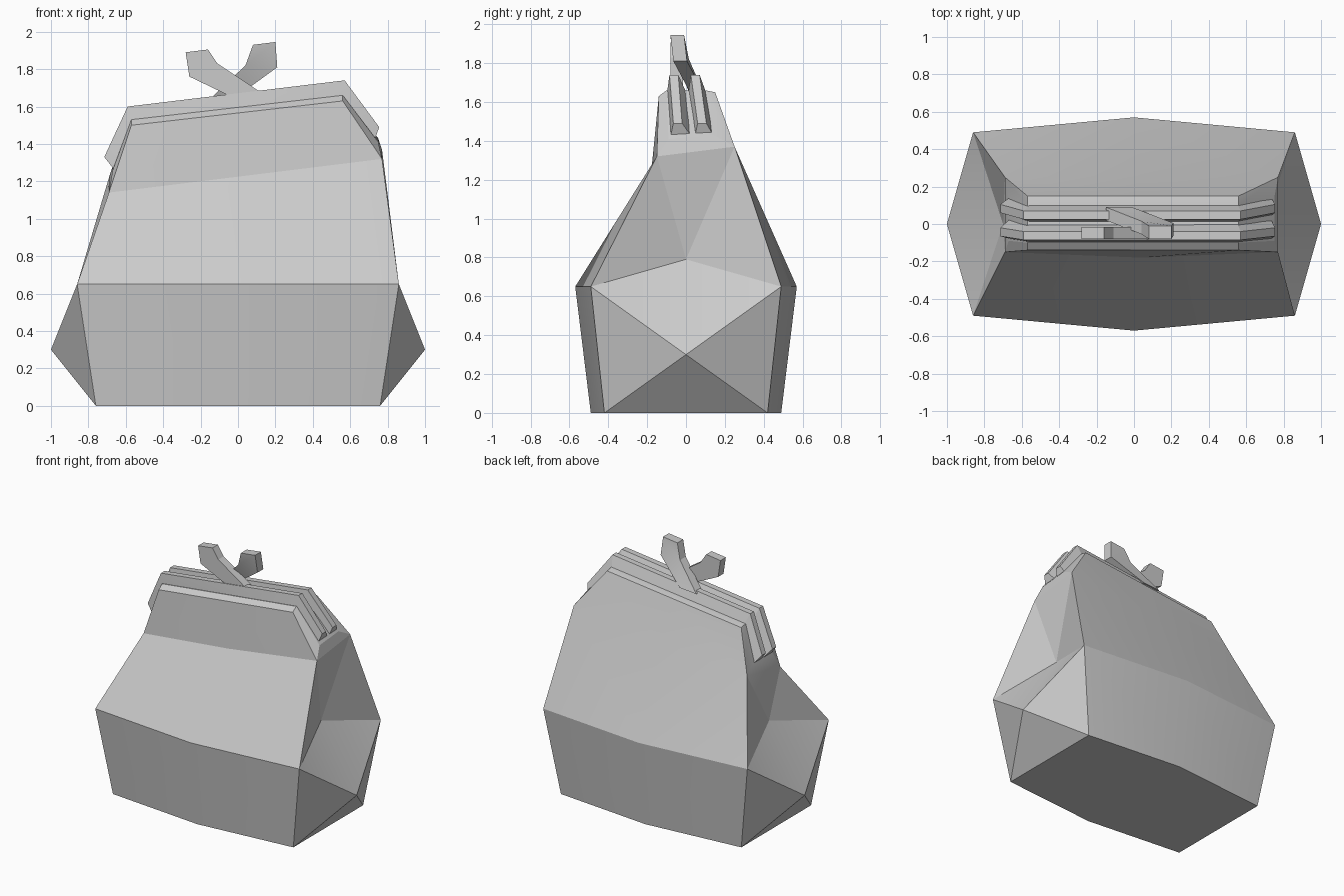
import bpy, bmesh
from math import radians

cube = bpy.data.objects.get("Cube")
if cube:
    bpy.data.objects.remove(cube, do_unlink=True)

grey = bpy.data.materials.new("warm_free_grey")
grey.use_nodes = True
grey.diffuse_color = (0.6, 0.6, 0.6, 1)
grey.node_tree.nodes["Principled BSDF"].inputs["Base Color"].default_value = (0.6, 0.6, 0.6, 1)


def finish(bm, name):
    """Turn a bmesh into a shaded, coloured object."""
    bmesh.ops.recalc_face_normals(bm, faces=bm.faces)
    mesh = bpy.data.meshes.new(name)
    bm.to_mesh(mesh)
    bm.free()
    mesh.materials.append(grey)
    obj = bpy.data.objects.new(name, mesh)
    bpy.context.collection.objects.link(obj)
    bpy.ops.object.select_all(action="DESELECT")
    obj.select_set(True)
    bpy.context.view_layer.objects.active = obj
    bpy.ops.object.shade_smooth_by_angle(angle=radians(15))


def loft(bm, a, b, closed=True):
    """Bridge two equal rows of vertices with quads."""
    n = len(a)
    for i in range(n if closed else n - 1):
        j = (i + 1) % n
        bm.faces.new((a[i], a[j], b[j], b[i]))


# Pouch: three rows on the front and on the back, joined by folded gusset ends
def pouch():
    bm = bmesh.new()
    add = bm.verts.new

    def row(xl, xr, y, ymid, zl, zr):
        return [add((xl, y, zl)), add(((xl + xr) / 2, ymid, (zl + zr) / 2)), add((xr, y, zr))]

    front = [row(-.76, .76, -.42, -.49, 0, 0), row(-.86, .86, -.49, -.57, .65, .65),
             row(-.69, .77, -.15, -.18, 1.14, 1.32), row(-.57, .56, -.14, -.14, 1.50, 1.63),
             row(-.57, .56, -.10, -.10, 1.53, 1.66)]
    back = [row(-.76, .76, .42, .49, 0, 0), row(-.86, .86, .49, .57, .65, .65),
            row(-.69, .77, .25, .26, 1.22, 1.37), row(-.57, .56, .15, .15, 1.52, 1.65),
            row(-.57, .56, .10, .10, 1.53, 1.66)]
    for side in (front, back):
        for a, b in zip(side, side[1:]):
            loft(bm, a, b, closed=False)
    loft(bm, front[0], back[0], closed=False)
    loft(bm, front[-1], back[-1], closed=False)

    for end, sx, lip_x, lip_z in ((0, -1, -.67, 1.26), (2, 1, .75, 1.41)):
        f = [r[end] for r in front]
        b = [r[end] for r in back]
        tip, pinch = add((sx, 0, .30)), add((sx * .70, 0, .79))
        lip_f, lip_b = add((lip_x, -.09, lip_z)), add((lip_x, .14, lip_z + .02))
        for face in ((f[0], b[0], tip), (f[0], f[1], tip), (b[0], b[1], tip),
                     (f[1], pinch, tip), (b[1], pinch, tip),
                     (f[1], f[2], pinch), (b[1], b[2], pinch), (f[2], b[2], pinch),
                     (f[2], b[2], lip_b, lip_f), (f[4], b[4], lip_b, lip_f),
                     (f[2], f[3], f[4], lip_f), (b[2], b[3], b[4], lip_b)):
            bm.faces.new(face)
    finish(bm, "pouch")


# Frame rails: a tapered section swept over the pouch mouth
RAIL_BASE = [(-.66, 1.26), (-.55, 1.50), (.55, 1.63), (.73, 1.42)]
RAIL_TOP = [(-.715, 1.33), (-.59, 1.60), (.57, 1.74), (.755, 1.49)]


def rail(name, base_y, top_y, spread):
    bm = bmesh.new()
    rings = []
    for i, (lo, hi) in enumerate(zip(RAIL_BASE, RAIL_TOP)):
        s = spread if i in (0, 3) else 0
        corners = ((lo, base_y[0]), (hi, top_y[0]), (hi, top_y[1]), (lo, base_y[1]))
        rings.append([bm.verts.new((p[0], y + s, p[1])) for p, y in corners])
    for a, b in zip(rings, rings[1:]):
        loft(bm, a, b)
    bm.faces.new(rings[0])
    bm.faces.new(rings[-1])
    finish(bm, name)


# Clasp arms: flat angled outlines given thickness, listed as x, z, front y
def clasp_arm(name, outline, thickness):
    bm = bmesh.new()
    near = [bm.verts.new((x, y, z)) for x, z, y in outline]
    far = [bm.verts.new((x, y + thickness, z)) for x, z, y in outline]
    loft(bm, near, far)
    for side in (near, far):
        # Split each side into a head and a straight shank
        bm.faces.new((side[0], side[1], side[2], side[5]))
        bm.faces.new((side[2], side[3], side[4], side[5]))
    finish(bm, name)


pouch()
rail("front_rail", (-.10, .01), (-.085, -.04), .02)
rail("back_rail", (.01, .11), (.025, .07), .035)
clasp_arm("front_clasp_arm", [(-.28, 1.89, -.08), (-.16, 1.905, -.08), (-.11, 1.83, -.08),
                              (.13, 1.67, -.08), (-.01, 1.64, -.08), (-.26, 1.76, -.08)], .065)
clasp_arm("back_clasp_arm", [(.20, 1.945, -.08), (.08, 1.93, -.08), (.04, 1.82, -.055),
                             (-.15, 1.64, .02), (-.01, 1.65, .02), (.21, 1.81, -.065)], .07)
